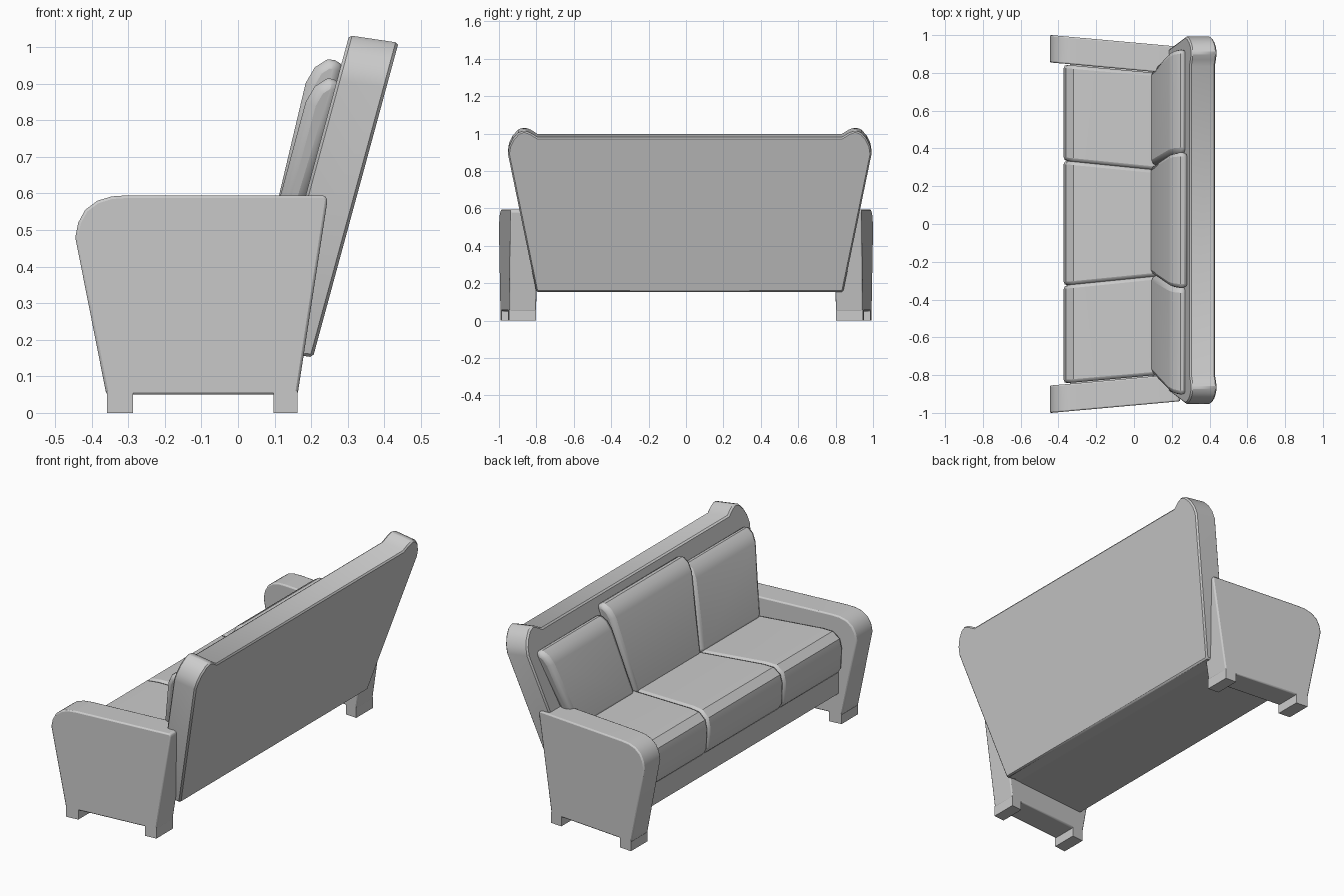
import bpy, bmesh

if "Cube" in bpy.data.objects:
    bpy.data.objects.remove(bpy.data.objects["Cube"])


def finish(name, bm, bevel, segs):
    bmesh.ops.recalc_face_normals(bm, faces=bm.faces)
    me = bpy.data.meshes.new(name)
    bm.to_mesh(me)
    bm.free()
    ob = bpy.data.objects.new(name, me)
    bpy.context.collection.objects.link(ob)
    if bevel:
        m = ob.modifiers.new("bevel", 'BEVEL')
        m.width, m.segments = bevel, segs
        m.limit_method, m.angle_limit = 'ANGLE', 0.7
    bpy.ops.object.select_all(action='DESELECT')
    ob.select_set(True)
    bpy.context.view_layer.objects.active = ob
    bpy.ops.object.shade_smooth_by_angle(angle=0.6)
    return ob


def loft(name, ring_a, ring_b, bevel=0.0, segs=1):
    """Solid between two matching outlines."""
    bm = bmesh.new()
    a = [bm.verts.new(p) for p in ring_a]
    b = [bm.verts.new(p) for p in ring_b]
    bm.faces.new(a)
    bm.faces.new(b[::-1])
    for i in range(len(a)):
        j = (i + 1) % len(a)
        bm.faces.new((a[i], b[i], b[j], a[j]))
    return finish(name, bm, bevel, segs)


def slab(name, profile, lo, hi, bevel=0.0, segs=1):
    """Side profile (x, z) spanning y = lo(x, z) to hi(x, z)."""
    return loft(name, [(x, lo(x, z), z) for x, z in profile],
                [(x, hi(x, z), z) for x, z in profile], bevel, segs)


def rect(x0, x1, z0, z1):
    return [(x0, z0), (x1, z0), (x1, z1), (x0, z1)]


arm_profile = [(-.36, .05), (-.445, .48), (-.437, .52), (-.418, .555), (-.385, .58),
               (-.345, .592), (-.30, .595), (.237, .595), (.245, .583), (.163, .05)]
seat_profile = [(-.345, .28), (-.368, .32), (-.372, .43), (-.36, .48), (-.32, .513),
                (-.26, .517), (.2, .495), (.2, .28)]


def back_profile(top):
    return [(.085, .48), (.185, top - .065), (.21, top - .022), (.245, top),
            (.29, top - .006), (.16, .48)]


def splay(y):
    return lambda x, z: y - .09 * (x + .44)


def seat_split(x, z):
    return .33 - .1 * (x + .37)


def back_split(x, z):
    return .285 + .16 * (z - .48)


def back_outer(x, z):
    return .80 + .28 * (z - .48)


def side(f, s, c=0.0):
    return lambda x, z: s * f(x, z) + c


for s, tag in ((1, "left"), (-1, "right")):
    # arms and their feet, splayed outwards to the front
    inner, outer = side(splay(.855), s), side(splay(1.0), s)
    slab("arm_" + tag, arm_profile, inner, outer, .01, 2)
    slab("front_foot_" + tag, rect(-.358, -.287, 0, .06), inner, outer)
    slab("rear_foot_" + tag, rect(.097, .163, 0, .06), inner, outer)
    # outer cushions
    slab("seat_cushion_" + tag, seat_profile, side(seat_split, s, .005),
         side(splay(.85), s), .018, 2)
    slab("back_cushion_" + tag, back_profile(.915), side(back_split, s, .02),
         side(back_outer, s, .01), .035, 2)

# middle cushions
slab("seat_cushion_middle", seat_profile, side(seat_split, -1, .005),
     side(seat_split, 1, .005), .018, 2)
slab("back_cushion_middle", back_profile(.967), side(back_split, -1, .02),
     side(back_split, 1, .02), .025, 2)

# seat base rail
slab("seat_base", rect(-.34, .18, .165, .285), lambda x, z: -.85, lambda x, z: .85)

# reclined backrest with raised rounded ears
half = [(.82, .152), (.972, .89), (.966, .93), (.947, .97), (.917, 1.003),
        (.885, 1.015), (.85, 1.002), (.815, .98)]
outline = half + [(-y, z) for y, z in half[::-1]]
rear = [(.205 + .272 * (z - .152), y + .02, z) for y, z in outline]
front = [(x - .135, y, z + .02) for x, y, z in rear]
loft("backrest", rear, front, .008, 1)
